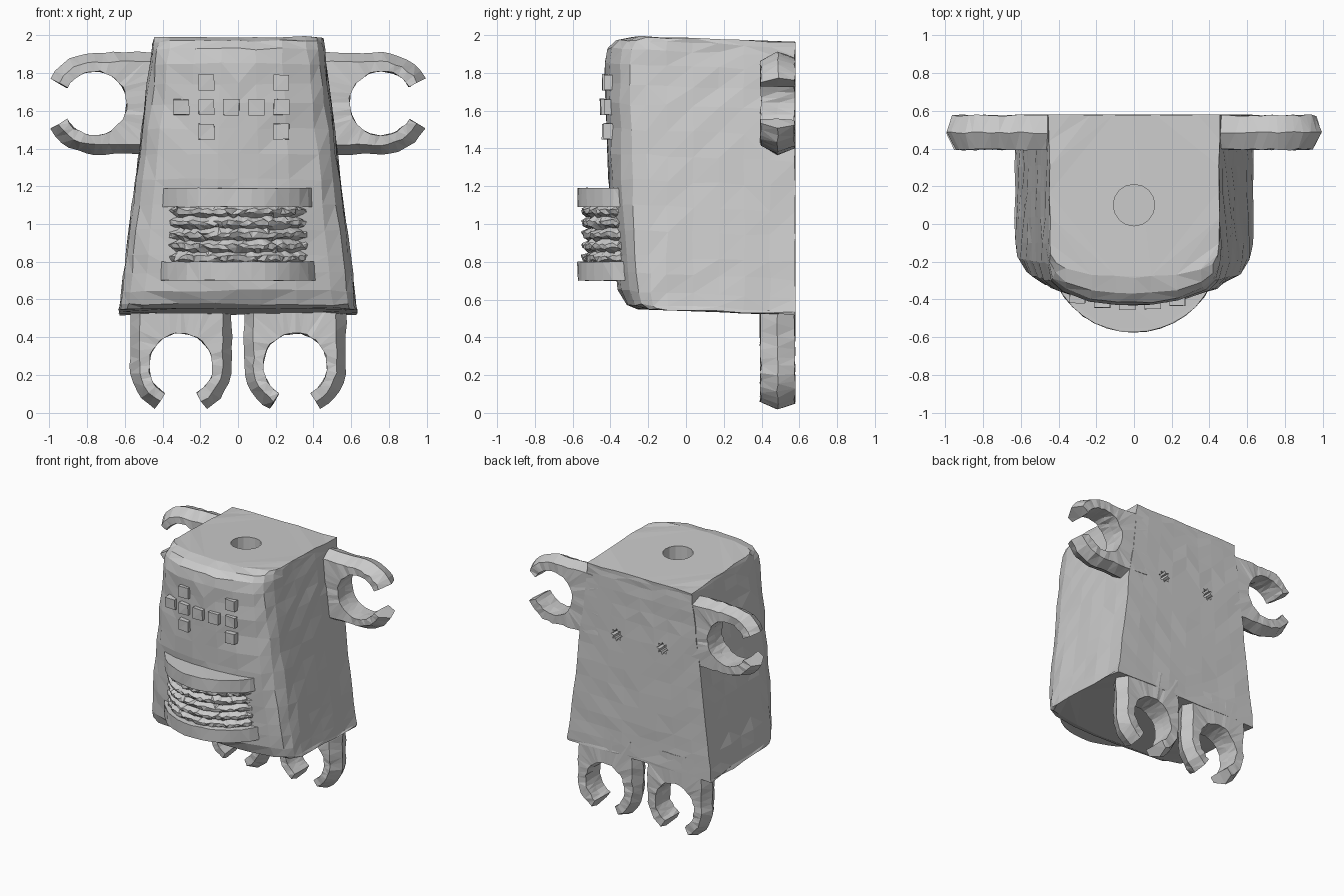
import bpy, bmesh, math, random
from mathutils import Vector

random.seed(4)
cube = bpy.data.objects.get("Cube")
if cube:
    bpy.data.objects.remove(cube, do_unlink=True)

grey = bpy.data.materials.new("plain_grey")
grey.use_nodes = True
COLOUR = (0.6, 0.6, 0.6, 1)
grey.diffuse_color = COLOUR
grey.node_tree.nodes["Principled BSDF"].inputs["Base Color"].default_value = COLOUR

BACK = 0.58


def finish(name, bm, rough=0.0):
    """Roughen the surface a little, triangulate and make the object."""
    for v in bm.verts:
        v.co += Vector([random.uniform(-rough, rough) for _ in range(3)])
        v.co.y = min(v.co.y, BACK)
    bmesh.ops.recalc_face_normals(bm, faces=bm.faces)
    bmesh.ops.triangulate(bm, faces=bm.faces)
    mesh = bpy.data.meshes.new(name)
    bm.to_mesh(mesh)
    bm.free()
    mesh.materials.append(grey)
    obj = bpy.data.objects.new(name, mesh)
    bpy.context.collection.objects.link(obj)
    return obj


def loft(rings, closed_ends=True):
    """Skin a list of equal closed rings of points."""
    bm = bmesh.new()
    rows = [[bm.verts.new(p) for p in ring] for ring in rings]
    n = len(rows[0])
    for a, b in zip(rows, rows[1:]):
        for i in range(n):
            j = (i + 1) % n
            bm.faces.new((a[i], a[j], b[j], b[i]))
    if closed_ends:
        bm.faces.new(rows[0])
        bm.faces.new(rows[-1])
    return bm


def disc(radius, y, z, steps=64):
    return [(radius * math.cos(2 * math.pi * i / steps),
             y + radius * math.sin(2 * math.pi * i / steps), z) for i in range(steps)]


# Body: tapered, flat-backed block with a bowed and rounded front
SECTION = [(1, 0), (0.985, 0.33), (0.93, 0.6), (0.8, 0.77), (0.5, 0.93), (0.2, 0.99)]
FRONT = [(0.52, -0.26), (0.54, -0.32), (0.61, -0.36), (0.8, -0.38), (1.2, -0.41),
         (1.6, -0.425), (1.81, -0.43), (1.89, -0.415), (1.935, -0.37), (1.96, -0.28)]


def body_ring(z, front):
    w = 0.63 - 0.18 * (z - 0.52) / 1.44
    half = [(w * k / 4, BACK) for k in range(1, 5)]
    half += [(w, BACK - 0.68 * k / 5) for k in range(1, 5)]
    half += [(w * fx, -0.1 + (front + 0.1) * fy) for fx, fy in SECTION]
    loop = [(0, BACK)] + half + [(0, front)] + [(-x, y) for x, y in reversed(half)]
    return [(x, y, z + (BACK - y) * 0.04) for x, y in loop]


rings = []
for (z0, f0), (z1, f1) in zip(FRONT, FRONT[1:]):
    parts = max(1, round((z1 - z0) / 0.12))
    rings += [body_ring(z0 + (z1 - z0) * k / parts, f0 + (f1 - f0) * k / parts)
              for k in range(parts)]
rings.append(body_ring(*FRONT[-1]))
body = finish("body", loft(rings), 0.006)


# Sockets: one in the top, two in the back
def socket(centre, axis, radius, depth, star=1.0):
    sides = 16
    loops = []
    for d in (depth, -depth):
        ring = []
        for i in range(sides):
            r = radius * (star if i % 2 else 1)
            a = 2 * math.pi * i / sides
            u, v = r * math.cos(a), r * math.sin(a)
            local = (u, v, d) if axis == "z" else (u, d, v)
            ring.append(Vector(centre) + Vector(local))
        loops.append(ring)
    bm = loft(loops)
    bmesh.ops.recalc_face_normals(bm, faces=bm.faces)
    mesh = bpy.data.meshes.new("socket_cutter")
    bm.to_mesh(mesh)
    bm.free()
    mesh.materials.append(grey)
    cutter = bpy.data.objects.new("socket_cutter", mesh)
    bpy.context.collection.objects.link(cutter)
    cutter.hide_render = True
    mod = body.modifiers.new("socket", "BOOLEAN")
    mod.operation, mod.solver, mod.object = "DIFFERENCE", "EXACT", cutter
    bpy.context.view_layer.objects.active = body
    bpy.ops.object.modifier_apply(modifier=mod.name)
    bpy.data.objects.remove(cutter, do_unlink=True)


socket((0, 0.1, 1.98), "z", 0.11, 0.14)
for side in (-1, 1):
    socket((side * 0.2, BACK, 1.46), "y", 0.05, 0.08, 0.6)


# Claws: open C-shaped clamps with a square stem, thickest at mid depth
def claw(name, centre, out):
    """out is the direction of the opening in the x-z plane."""
    stem, inner, steps = 0.4, 0.17, 30
    cx, cz = centre
    side = (-out[1], out[0])

    def place(u, v, y):
        return (cx + u * out[0] + v * side[0], y, cz + u * out[1] + v * side[1])

    rings = []
    for i in range(steps + 1):
        a = math.radians(30 + 300 * i / steps)
        c, s = math.cos(a), math.sin(a)
        ring = [place(inner * c, inner * s, y) for y in (BACK - 0.004, 0.485, 0.395)]
        for y, r in ((0.395, 0.22), (0.485, 0.27), (BACK - 0.004, 0.235)):
            reach = r if c >= 0 else min(r / max(abs(s), 0.01), stem / max(-c, 0.01))
            ring.append(place(reach * c, reach * s, y))
        rings.append(ring)
    finish(name, loft(rings), 0.005)


for label, s in (("left", 1), ("right", -1)):
    claw(label + "_hand", (s * 0.76, 1.64), (s, 0))
    claw(label + "_foot", (s * 0.303, 0.25), (0, -1))

# Mouth: two plain bands with a ribbed roll between them
MOUTH_Y = -0.115
for label, z in (("lower_lip", 0.70), ("upper_lip", 1.09)):
    finish(label, loft([disc(0.46, MOUTH_Y, z + h, 40) for h in (0, 0.1)]), 0.003)
ribs = 5
profile = []
for k in range(ribs):
    for t, r in ((0, 0.4), (0.3, 0.43), (0.65, 0.435)):
        profile.append((0.79 + 0.31 * (k + t) / ribs, r))
profile.append((1.1, 0.4))
finish("ribbed_mouth", loft([disc(r, MOUTH_Y, z, 100) for z, r in profile]), 0.008)

# Face: raised square studs
row = [(x, 1.62) for x in (-0.3, -0.168, -0.035, 0.098, 0.23)]
ends = [(x, z) for x in (-0.168, 0.23) for z in (1.75, 1.49)]
for x, z in row + ends:
    bm = bmesh.new()
    bmesh.ops.create_cube(bm, size=1)
    for v in bm.verts:
        v.co = Vector((x, -0.425 + 0.4 * x * x, z)) + Vector(
            (v.co.x * 0.083, v.co.y * 0.06, v.co.z * 0.083))
    finish("face_stud", bm, 0.003)
